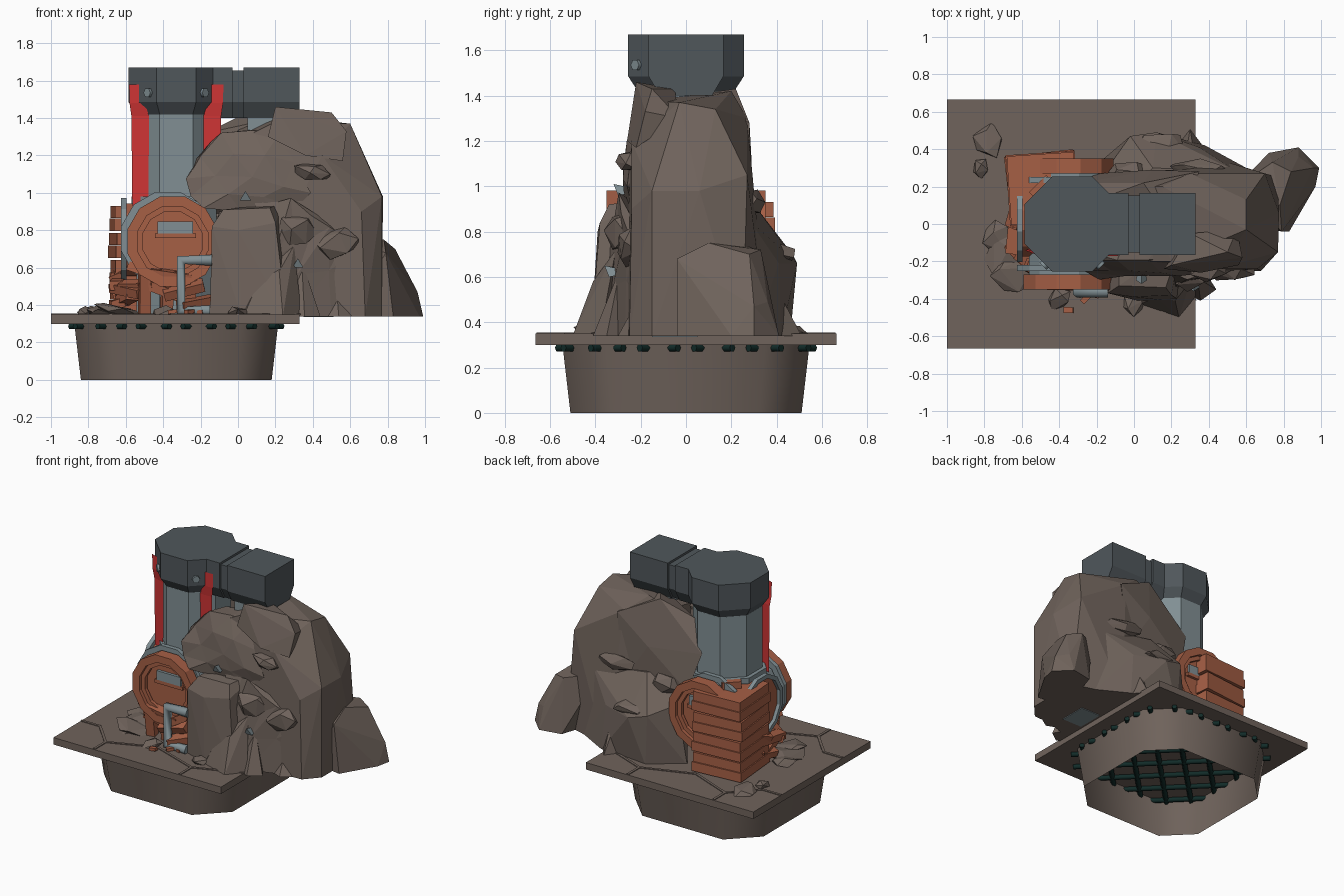
import bpy, bmesh, math, random
from mathutils import Vector, Matrix

random.seed(7)
if "Cube" in bpy.data.objects:
    bpy.data.objects.remove(bpy.data.objects["Cube"])


def material(name, r, g, b):
    m = bpy.data.materials.new(name)
    m.use_nodes = True
    m.diffuse_color = (r, g, b, 1)
    m.node_tree.nodes["Principled BSDF"].inputs["Base Color"].default_value = (r, g, b, 1)
    return m


ROCK = material("brown rock", .16, .125, .106)
WOOD = material("orange wood", .38, .115, .06)
STEEL = material("pale steel", .22, .275, .295)
DARK = material("dark iron", .08, .095, .105)
RED = material("red cloth", .62, .035, .035)
GREEN = material("dark green bars", .006, .025, .022)
CX = -.33          # axis of the pillar and the tub
FLOOR = .34


def finish(name, bm, mat, smooth=False):
    bmesh.ops.recalc_face_normals(bm, faces=bm.faces)
    me = bpy.data.meshes.new(name)
    bm.to_mesh(me)
    bm.free()
    me.materials.append(mat)
    for p in me.polygons:
        p.use_smooth = smooth
    ob = bpy.data.objects.new(name, me)
    bpy.context.scene.collection.objects.link(ob)
    return ob


def hull(name, pts, mat=ROCK, crag=0):
    bm = bmesh.new()
    for p in pts:
        bm.verts.new(p)
    bmesh.ops.convex_hull(bm, input=bm.verts)
    bmesh.ops.delete(bm, geom=[v for v in bm.verts if not v.link_faces], context='VERTS')
    if crag:
        bmesh.ops.subdivide_edges(bm, edges=bm.edges, cuts=1)
        bmesh.ops.triangulate(bm, faces=bm.faces)
        for v in bm.verts:
            if v.co.z > FLOOR + .02:
                v.co += Vector([random.uniform(-crag, crag) for _ in range(3)])
    return finish(name, bm, mat)


def boulder(name, loc, size, turn=0, tilt=0, n=13):
    rot = Matrix.Rotation(turn, 3, 'Z') @ Matrix.Rotation(tilt, 3, 'Y')
    pts = []
    for i in range(n):
        z = 1 - 2 * (i + .5) / n
        a = i * 2.4 + random.uniform(-.3, .3)
        r = math.sqrt(1 - z * z)
        d = Vector((r * math.cos(a) * size[0], r * math.sin(a) * size[1], z * size[2]))
        pts.append(Vector(loc) + rot @ d)
    return hull(name, pts)


def box(name, loc, size, mat, rot=(0, 0, 0)):
    bm = bmesh.new()
    bmesh.ops.create_cube(bm, size=1)
    bmesh.ops.scale(bm, vec=size, verts=bm.verts)
    ob = finish(name, bm, mat)
    ob.location, ob.rotation_euler = loc, rot
    return ob


def loft(name, rings, mat, caps=True, smooth=False, close=False):
    bm = bmesh.new()
    loops = [[bm.verts.new(p) for p in r] for r in rings]
    pairs = list(zip(loops, loops[1:])) + ([(loops[-1], loops[0])] if close else [])
    for a, b in pairs:
        for i in range(len(a)):
            j = (i + 1) % len(a)
            bm.faces.new((a[i], a[j], b[j], b[i]))
    if caps and not close:
        bm.faces.new(loops[0])
        bm.faces.new(loops[-1])
    return finish(name, bm, mat, smooth)


def octagon(half, z, flat=None):
    """Square with cut corners; flat is half the length of its long sides."""
    f = half * math.tan(math.pi / 8) if flat is None else flat
    ring = [(half, -f), (half, f)]
    for _ in range(3):
        ring += [(-y, x) for x, y in ring[-2:]]
    return [(CX + x, y, z) for x, y in ring]


def hoop(name, centre, axis, outer, inner, lo, hi, mat, n=12):
    """Faceted ring around a horizontal axis."""
    def circle(r, d):
        out = []
        for i in range(n):
            a = (i + .5) * 2 * math.pi / n
            u, w = r * math.cos(a), r * math.sin(a)
            p = (u, d, w) if axis == 'Y' else (d, u, w)
            out.append(Vector(centre) + Vector(p))
        return out
    rings = [circle(outer, lo), circle(outer, hi)]
    if inner:
        rings += [circle(inner, hi), circle(inner, lo)]
    return loft(name, rings, mat, close=bool(inner))


def pipe(name, pts, radius, mat, res=1):
    cu = bpy.data.curves.new(name, 'CURVE')
    cu.dimensions, cu.bevel_depth, cu.bevel_resolution = '3D', radius, res
    cu.use_fill_caps = True
    sp = cu.splines.new('POLY')
    sp.points.add(len(pts) - 1)
    for q, p in zip(sp.points, pts):
        q.co = (*p, 1)
    ob = bpy.data.objects.new(name, cu)
    bpy.context.scene.collection.objects.link(ob)
    cu.materials.append(mat)
    return ob


# Floor slab, open tub below it and the diagonal grate
box("floor_slab", (-.335, 0, .325), (1.33, 1.33, .05), ROCK)
loft("tub_wall", [octagon(.51, 0, .32), octagon(.545, .3, .35)], ROCK, caps=False, smooth=True)
for s in (-1, 1):
    for i in range(8):
        k = (i - 3.5) * .17
        d, o = Vector((1, s, 0)).normalized(), Vector((-s, 1, 0)).normalized() * k
        c = Vector((CX, 0, .287)) + o
        h = min(.8 - abs(k), .68)
        pipe("grate_bar", [c - d * h, c + d * h], .018, GREEN)

# Seams between floor stones
for s in (-1, 1):
    seam = [(-1, .35), (-.85, .35), (-.68, .53), (-.36, .4), (0, .53), (.33, .4)]
    for a, b in list(zip(seam, seam[1:])) + [((-.68, .53), (-.68, .66)), ((0, .53), (0, .66))]:
        v = Vector(b) - Vector(a)
        m = (Vector(a) + Vector(b)) / 2
        box("floor_seam", (m.x, s * m.y, .351), (v.length, .018, .008), ROCK,
            (0, 0, s * math.atan2(v.y, v.x)))

# Pillar and iron head with its arm
loft("pillar", [octagon(.214, .35), octagon(.214, 1.42)], STEEL)
loft("iron_head", [octagon(.2, 1.4), octagon(.255, 1.485), octagon(.255, 1.67)], DARK)


def arm(name, x0, x1, w, top):
    def rect(y, z):
        return [(x0, -y, z), (x1, -y, z), (x1, y, z), (x0, y, z)]
    loft(name, [rect(w - .05, 1.4), rect(w, 1.485), rect(w, top)], DARK)


arm("arm_root", -.25, -.03, .165, 1.67)
arm("arm_neck", -.04, .04, .152, 1.655)
arm("arm_end", .03, .33, .165, 1.67)
box("buried_pipe", (.13, 0, .89), (.16, .22, 1.1), STEEL)
box("buried_footing", (.43, -.05, .36), (.16, .2, .05), STEEL)

# Red cloth strips bent under the head, with bolts beside them
for s, skew in ((-1, .03), (1, 0)):
    bm = bmesh.new()
    rows = []
    for z, inner, outer, y in ((1.58, .17, .252, -.172), (1.48, .168, .25, -.172),
                               (1.41, .145, .24, -.165), (.93, .15, .235, -.163)):
        rows.append([bm.verts.new((CX + s * inner, y, z)), bm.verts.new((CX + s * outer, y + skew, z))])
    for a, b in zip(rows, rows[1:]):
        bm.faces.new((a[0], a[1], b[1], b[0]))
    bmesh.ops.solidify(bm, geom=bm.faces[:], thickness=.008)
    finish("cloth_strip", bm, RED)
    p = Vector((CX + s * .143, -.212, 1.535))
    pipe("head_bolt", [p, p + Vector((s, -1, 0)) * .014], .026, STEEL)

# Horizontal barrel with a framed round hatch on both ends
MID = (-.35, 0, .74)
hoop("barrel_body", MID, 'Y', .22, 0, -.27, .27, STEEL)
for s in (-1, 1):
    lo, hi = sorted((s * .27, s * .35))
    hoop("hatch_frame", MID, 'Y', .25, .195, lo, hi, WOOD)
    hoop("hatch_rim", MID, 'Y', .2, .165, s * .3, s * .325, WOOD)
    hoop("hatch_panel", MID, 'Y', .2, 0, s * .26, s * .29, WOOD)
    hoop("barrel_hoop", (-.375, 0, .755), 'Y', .258, .215, s * .22, s * .25, STEEL)
    box("hatch_window", (-.335, s * .295, .815), (.19, .03, .065), STEEL)
    box("hatch_sill", (-.335, s * .295, .77), (.22, .03, .025), WOOD)
hoop("side_hoop", (0, .02, .75), 'X', .23, .2, -.625, -.595, STEEL)
hoop("side_drum", (0, .02, .75), 'X', .2, 0, -.6, -.4, WOOD)
pipe("hatch_handle", [(-.14, -.36, .64), (-.305, -.36, .64), (-.305, -.36, .37), (-.15, -.36, .37)], .034, STEEL)
loft("pillar_collar", [octagon(.24, .94), octagon(.24, .98)], STEEL)
box("collar_block", (-.47, .17, .94), (.13, .13, .08), WOOD, (0, 0, .78))

# Plank crate behind the barrel, two boards to a row
for i in range(4):
    turn = .1 + random.uniform(-.04, .04)
    for j in (0, 1):
        box("crate_plank", (-.49, .19, .395 + i * .145 + j * .068), (.37 - .012 * j, .38 - .012 * j, .066),
            WOOD, (0, 0, turn))

# Leaning loose planks around the foot
for i in range(14):
    a = 2.2 + i * .22
    r = random.uniform(.28, .34)
    box("loose_plank", (CX + r * math.cos(a), r * math.sin(a), random.uniform(.4, .58)),
        (.07, .22, .05), WOOD, (random.uniform(-.4, .4), random.uniform(-.5, .5), a + random.uniform(-.3, .3)))
for x in (-.5, -.38, -.26):
    box("support_stake", (x, -.27, .45), (.06, .06, .24), WOOD, (.15, .2 * (x + .38), .2))

# Main crag: tall mass, overhang, back mass, right foot
hull("crag_core", [(.77, -.15, FLOOR), (.77, .25, FLOOR), (.77, -.15, .98), (.775, .06, .98),
                   (.7, .27, 1.05), (.6, -.03, 1.37), (.6, .13, 1.34), (.5, -.25, FLOOR), (.3, .27, 1.3),
                   (.45, -.24, 1.2), (.2, -.2, 1.38), (.15, .2, 1.42), (0, -.28, FLOOR), (0, .3, FLOOR),
                   (0, -.2, 1.28), (0, .2, 1.36), (.4, .36, FLOOR), (.68, -.25, FLOOR), (.66, -.24, .9)])
hull("crag_overhang", [(-.29, -.24, 1.08), (-.19, -.28, .92), (-.21, -.2, 1.2), (-.1, -.18, 1.33),
                       (.08, -.29, 1.1), (.2, -.25, .85), (.22, -.2, 1.34), (.1, 0, .9), (.05, 0, 1.32),
                       (.4, -.25, 1.0)], crag=.018)
hull("crag_front", [(.1, -.27, .95), (.3, -.28, .98), (.5, -.27, .8), (.5, -.27, FLOOR),
                    (.1, -.4, FLOOR), (.3, -.33, .7), (.65, -.2, .7), (.4, 0, FLOOR)], crag=.018)
hull("front_block", [(-.15, -.36, FLOOR), (.26, -.42, FLOOR), (-.14, -.37, .82), (-.08, -.33, .91),
                     (.17, -.34, .92), (.2, -.38, .84), (.0, -.39, .8), (.02, -.41, FLOOR),
                     (-.1, -.1, FLOOR), (-.08, -.12, .91), (.25, -.1, .95)])
hull("front_foot", [(.24, -.5, FLOOR), (.03, -.43, FLOOR), (.12, -.39, .55), (.22, -.41, .58), (.3, -.31, .72),
                    (.34, -.38, FLOOR), (.1, -.2, .7)])
hull("back_mass", [(-.22, .3, FLOOR), (0, .46, FLOOR), (.38, .42, FLOOR), (.6, .3, FLOOR), (-.02, .47, .7),
                   (.12, .49, .66), (-.14, .3, .75), (.35, .41, .66), (.55, .28, .85), (.1, .3, .92),
                   (-.1, .1, .9), (.4, 0, .9)])
hull("back_shoulder", [(-.17, .14, 1.32), (-.28, .22, 1.12), (-.2, .27, .85), (.1, .29, 1.1), (.05, .22, 1.43),
                       (.35, .28, 1.28), (.3, .29, .8), (.2, 0, 1.4), (-.1, .1, 1.0)])
hull("right_foot", [(.99, .3, FLOOR), (.97, .2, FLOOR), (.96, .3, .47), (.88, .41, FLOOR), (.88, .36, .49),
                    (.84, .28, .7), (.78, .1, .75), (.79, -.04, .68), (.83, -.04, FLOOR), (.72, .38, FLOOR),
                    (.74, .33, .72), (.55, .2, .75), (.6, 0, FLOOR)])
hull("crest_block", [(.2, -.22, 1.46), (.16, -.24, 1.3), (.36, -.26, 1.2), (.56, -.22, 1.17), (.58, -.18, 1.33),
                     (.5, -.15, 1.43), (.3, -.05, 1.43), (.55, -.03, 1.3)])

# Pointed slabs leaning on the foot of the crag
for x, y, w, h in ((.32, -.31, .12, .3), (.5, -.2, .13, .22), (.3, .36, .14, .25)):
    hull("leaning_slab", [(x - w, y - .03, FLOOR), (x + w, y - .04, FLOOR), (x + w * .3, y - .1, FLOOR),
                          (x + .02, y + .02, FLOOR + h), (x - .02, y + .03, FLOOR + h * .9),
                          (x, y + .15, FLOOR)])

# Boulders set into the crag
for loc, size, turn, tilt in (
        ((.4, -.25, 1.11), (.11, .06, .05), .2, .2), ((.53, -.25, .73), (.14, .06, .09), .1, -.1),
        ((.32, -.28, .8), (.12, .07, .1), .5, .3), ((.12, .4, .7), (.18, .09, .05), .2, 0),
        ((.35, .29, .93), (.17, .06, .06), -.1, .1), ((-.03, .27, .86), (.13, .07, .08), .1, .1)):
    boulder("set_boulder", loc, size, turn, tilt)

# Flat rubble on the floor
for x, y, s in ((-.68, -.2, .17), (-.62, -.26, .16), (-.72, -.08, .12), (-.78, .45, .11), (-.82, .3, .06),
                (-.4, -.4, .08), (.0, -.42, .08)):
    boulder("rubble", (x, y, .36), (s, s * .75, .035), random.uniform(0, 3), random.uniform(-.28, .28), 10)
for x, y in ((-.35, -.46), (-.26, -.4), (-.2, -.37)):
    box("wood_chip", (x, y, .365), (.05, .03, .02), WOOD, (0, .1, x * 9))

# Steel shards poking out of the rock
for x, y, z in ((.04, -.3, .98), (.32, -.34, .62)):
    hull("steel_shard", [(x - .03, y, z - .02), (x + .03, y, z - .02), (x, y - .02, z + .03), (x, y + .12, z)], STEEL)
